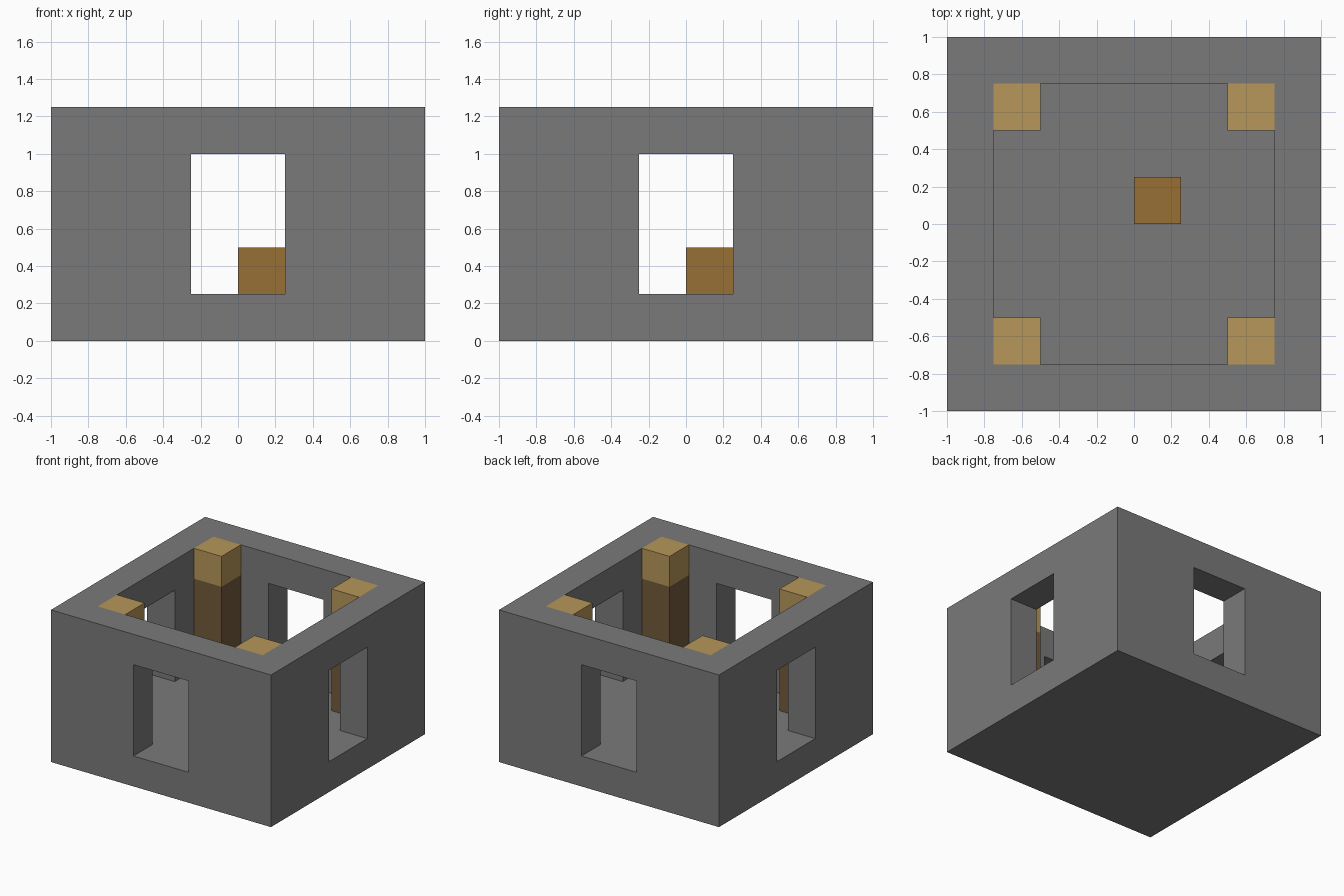
import bpy
import bmesh
from mathutils import Vector

default = bpy.data.objects.get("Cube")
if default:
    bpy.data.objects.remove(default, do_unlink=True)

U = 0.25  # building module: wall thickness, pillar width, floor depth


def material(name, srgb):
    """Flat material from 0-255 sRGB values."""
    colour = [((c / 255 + 0.055) / 1.055) ** 2.4 for c in srgb] + [1]
    mat = bpy.data.materials.new(name)
    mat.use_nodes = True
    mat.diffuse_color = colour
    bsdf = mat.node_tree.nodes["Principled BSDF"]
    bsdf.inputs["Base Color"].default_value = colour
    bsdf.inputs["Roughness"].default_value = 0.9
    return mat


def box(name, low, high, mat=None):
    """Box between two corners, given in modules."""
    low, high = Vector(low) * U, Vector(high) * U
    bm = bmesh.new()
    bmesh.ops.create_cube(bm, size=1)
    bmesh.ops.scale(bm, vec=high - low, verts=bm.verts)
    bmesh.ops.translate(bm, vec=(low + high) / 2, verts=bm.verts)
    mesh = bpy.data.meshes.new(name)
    bm.to_mesh(mesh)
    bm.free()
    obj = bpy.data.objects.new(name, mesh)
    bpy.context.collection.objects.link(obj)
    if mat:
        mesh.materials.append(mat)
    return obj


def carve(target, low, high):
    """Cut a box out of the target and discard the cutter."""
    cutter = box("cutter", low, high)
    cutter.hide_render = True
    mod = target.modifiers.new("carve", 'BOOLEAN')
    mod.operation = 'DIFFERENCE'
    mod.solver = 'EXACT'
    mod.object = cutter
    bpy.context.view_layer.objects.active = target
    bpy.ops.object.modifier_apply(modifier=mod.name)
    bpy.data.objects.remove(cutter, do_unlink=True)


stone = material("grey stone", (122, 122, 122))
tan = material("tan wood", (183, 151, 90))
bark = material("dark bark", (115, 91, 60))
brown = material("brown wood", (151, 110, 54))

# Stone room: open top, solid floor, a window opening in each wall
room = box("stone_room", (-4, -4, 0), (4, 4, 5), stone)
carve(room, (-3, -3, 1), (3, 3, 6))
carve(room, (-1, -5, 1), (1, 5, 4))
carve(room, (-5, -1, 1), (5, 1, 4))

# Corner pillars: dark shaft with a pale cap
for side, x in (("right", -3), ("left", 2)):
    for end, y in (("front", -3), ("back", 2)):
        box(f"pillar_shaft_{end}_{side}", (x, y, 1), (x + 1, y + 1, 4), bark)
        box(f"pillar_cap_{end}_{side}", (x, y, 4), (x + 1, y + 1, 5), tan)

# Wooden crate on the floor
box("crate", (0, 0, 1), (1, 1, 2), brown)
